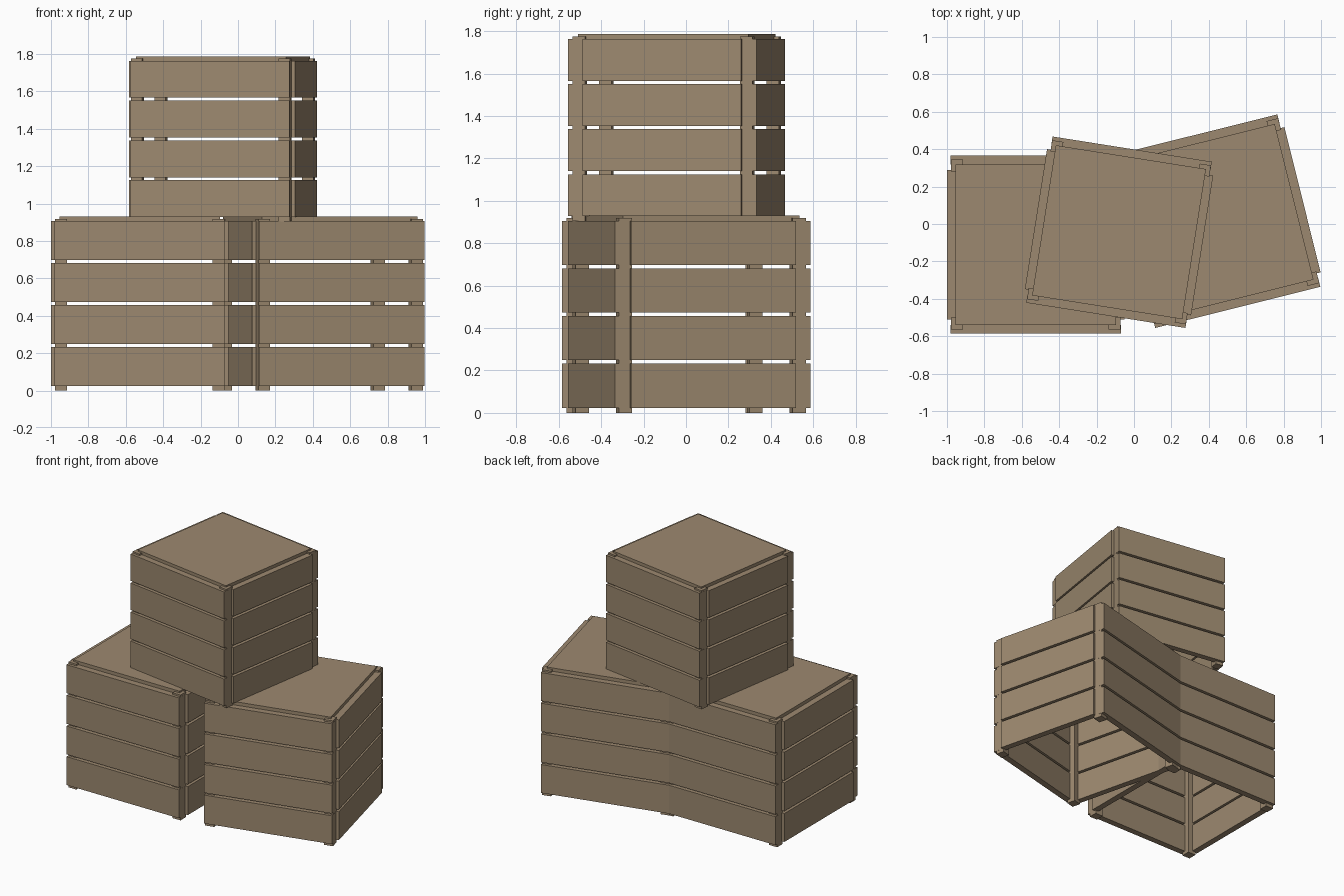
import bpy
import bmesh
from math import radians
from mathutils import Matrix, Vector

cube = bpy.data.objects.get("Cube")
if cube:
    bpy.data.objects.remove(cube, do_unlink=True)

# Single wood colour
wood = bpy.data.materials.new("pale_brown_wood")
wood.use_nodes = True
colour = (0.335, 0.25, 0.16, 1)
wood.diffuse_color = colour
wood.node_tree.nodes["Principled BSDF"].inputs["Base Color"].default_value = colour

# Crate proportions, measured from its centre
OUTER = 0.475        # outer face of the planks
INNER = 0.429        # inner face of the planks, also the lid edge
LONG, SHORT = 0.455, 0.40   # half lengths of front/back and side planks
POST_IN, POST_OUT, POST_TOP = 0.39, 0.454, 0.918
PLANK_BASE, PLANK_HEIGHT, PITCH = 0.024, 0.208, 0.2245
LID_BOTTOM, LID_TOP = 0.9, 0.93


def box(bm, low, high):
    low, high = Vector(low), Vector(high)
    size = Matrix.Diagonal((*(high - low), 1))
    bmesh.ops.create_cube(bm, size=1, matrix=Matrix.Translation((low + high) / 2) @ size)


def finish(bm, name, placement):
    mesh = bpy.data.meshes.new(name)
    bm.to_mesh(mesh)
    bm.free()
    mesh.materials.append(wood)
    obj = bpy.data.objects.new(name, mesh)
    obj.matrix_world = placement
    bpy.context.collection.objects.link(obj)


def crate(name, location, angle, scale):
    placement = (Matrix.Translation(location)
                 @ Matrix.Rotation(radians(angle), 4, 'Z') @ Matrix.Scale(scale, 4))

    # Four planks on each wall
    bm = bmesh.new()
    for row in range(4):
        z0 = PLANK_BASE + row * PITCH
        z1 = z0 + PLANK_HEIGHT
        for near, far in ((-OUTER, -INNER), (INNER, OUTER)):
            box(bm, (-LONG, near, z0), (LONG, far, z1))
            box(bm, (near, -SHORT, z0), (far, SHORT, z1))
    finish(bm, name + "_planks", placement)

    # Corner posts
    bm = bmesh.new()
    spans = ((-POST_OUT, -POST_IN), (POST_IN, POST_OUT))
    for x0, x1 in spans:
        for y0, y1 in spans:
            box(bm, (x0, y0, 0), (x1, y1, POST_TOP))
    finish(bm, name + "_posts", placement)

    # Flat lid
    bm = bmesh.new()
    box(bm, (-INNER, -INNER, LID_BOTTOM), (INNER, INNER, LID_TOP))
    finish(bm, name + "_lid", placement)


crate("right_crate", (-0.525, -0.11, 0), 0, 1)
crate("left_crate", (0.44, 0.015, 0), 14, 1)
crate("upper_crate", (-0.08, -0.044, 0.905), -9, 0.947)
